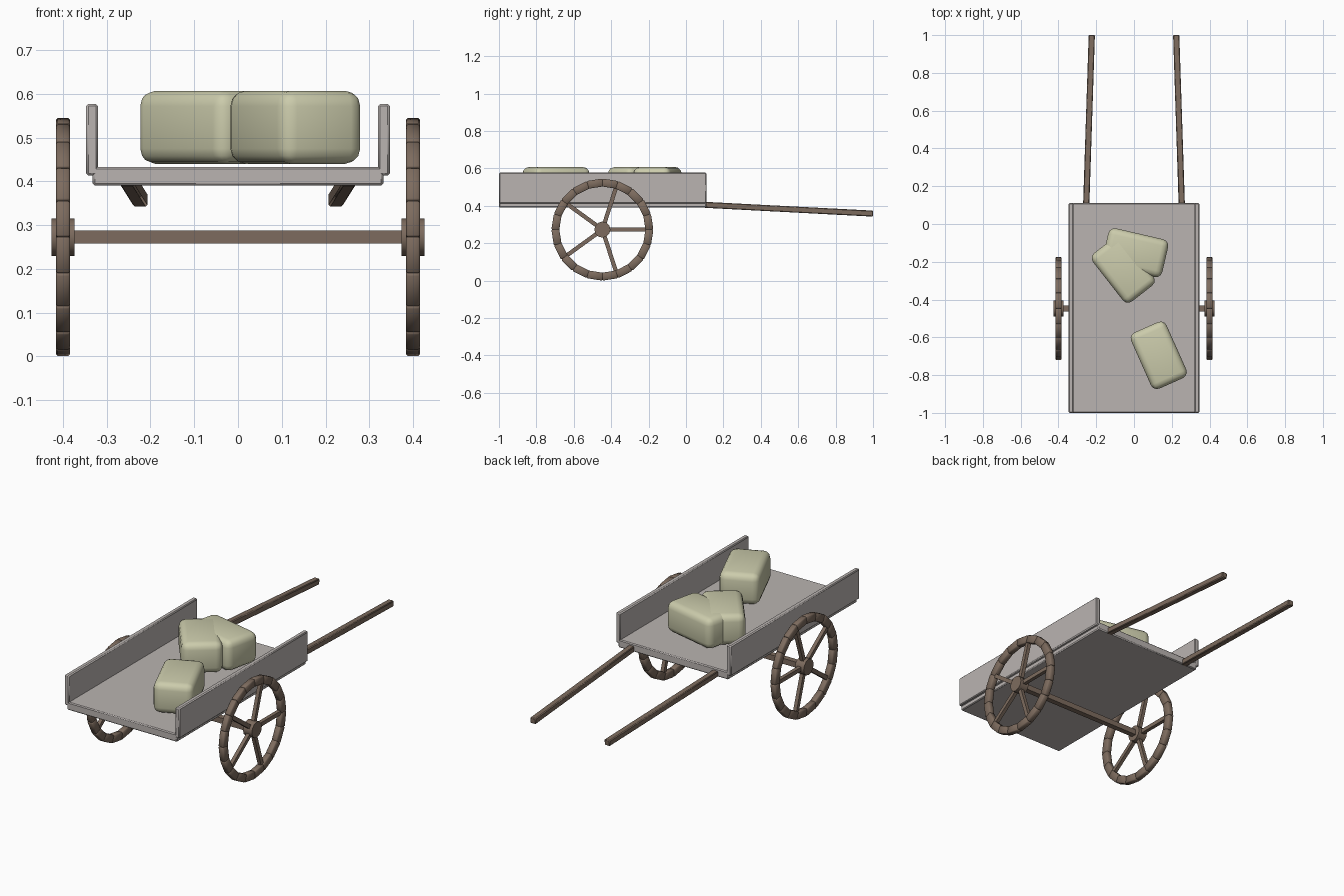
import bpy, bmesh, math
from mathutils import Matrix, Vector

if "Cube" in bpy.data.objects:
    bpy.data.objects.remove(bpy.data.objects["Cube"])


def mat(name, col):
    m = bpy.data.materials.new(name)
    m.diffuse_color = (*col, 1)
    m.use_nodes = True
    m.node_tree.nodes["Principled BSDF"].inputs["Base Color"].default_value = m.diffuse_color
    return m


WOOD = mat("brown wood", (0.205, 0.148, 0.112))
GREY = mat("pale grey planks", (0.49, 0.455, 0.44))
STONE = mat("pale green stone", (0.60, 0.60, 0.41))


def T(x, y, z):
    return Matrix.Translation((x, y, z))


def box(bm, size, m, bevel=0.0, seg=1):
    vs = bmesh.ops.create_cube(bm, size=1, matrix=m @ Matrix.Diagonal((*size, 1)))["verts"]
    if bevel:
        edges = list({e for v in vs for e in v.link_edges})
        bmesh.ops.bevel(bm, geom=edges, offset=bevel, segments=seg,
                        profile=0.5, affect='EDGES')


def cyl(bm, r, length, m, n):
    bmesh.ops.create_cone(bm, cap_ends=True, segments=n, radius1=r, radius2=r,
                          depth=length, matrix=m @ Matrix.Rotation(math.pi / 2, 4, 'Y'))


def finish(bm, name, material, angle=40):
    bmesh.ops.recalc_face_normals(bm, faces=bm.faces)
    for f in bm.faces:
        f.smooth = True
    for e in bm.edges:
        e.smooth = e.calc_face_angle(math.pi) < math.radians(angle)
    me = bpy.data.meshes.new(name)
    bm.to_mesh(me)
    bm.free()
    me.materials.append(material)
    ob = bpy.data.objects.new(name, me)
    bpy.context.scene.collection.objects.link(ob)
    return ob


# Bed: floor and two side boards
bm = bmesh.new()
box(bm, (0.664, 1.11, 0.043), T(0, -0.445, 0.4115), 0.005)
finish(bm, "bed_floor", GREY)
for s, side in ((-1, "left"), (1, "right")):
    bm = bmesh.new()
    box(bm, (0.027, 1.11, 0.164), T(s * 0.3335, -0.445, 0.495), 0.005)
    finish(bm, side + "_side_board", GREY)

# Handles, slightly converging and sloping down
for s, side in ((-1, "left"), (1, "right")):
    a, b = Vector((s * 0.253, 0.10, 0.405)), Vector((s * 0.2235, 1.0, 0.358))
    d = b - a
    rot = d.to_track_quat('Y', 'Z').to_matrix().to_4x4()
    bm = bmesh.new()
    box(bm, (0.033, d.length, 0.032), Matrix.Translation((a + b) / 2) @ rot, 0.004)
    finish(bm, side + "_handle", WOOD)

# Axle and wheels
CY, CZ, N = -0.447, 0.2725, 20
bm = bmesh.new()
box(bm, (0.77, 0.03, 0.03), T(0, CY, CZ))
finish(bm, "axle", WOOD)
for s, side in ((-1, "left"), (1, "right")):
    c = T(s * 0.4, CY, CZ)
    bm = bmesh.new()
    for i in range(N):
        a = (i + 0.5) * 2 * math.pi / N
        box(bm, (0.032, 0.042, 0.083),
            c @ Matrix.Rotation(a, 4, 'X') @ T(0, 0.2485, 0), 0.004)
    finish(bm, side + "_wheel_rim", WOOD, 50)
    bm = bmesh.new()
    for i in range(5):
        box(bm, (0.02, 0.22, 0.022),
            c @ Matrix.Rotation(i * math.tau / 5, 4, 'X') @ T(0, 0.125, 0))
    finish(bm, side + "_wheel_spokes", WOOD)
    bm = bmesh.new()
    cyl(bm, 0.043, 0.053, c, 12)
    finish(bm, side + "_wheel_hub", WOOD)

# Stone blocks: centre x, y and turn of the long axis from +y
for name, x, y, deg in (("rear_block", 0.131, -0.695, 24),
                        ("middle_block", -0.057, -0.24, 38),
                        ("front_block", 0.007, -0.152, -103 + 180)):
    bm = bmesh.new()
    box(bm, (0.205, 0.325, 0.167),
        T(x, y, 0.5235) @ Matrix.Rotation(math.radians(deg), 4, 'Z'), 0.035, 3)
    finish(bm, name, STONE, 50)
